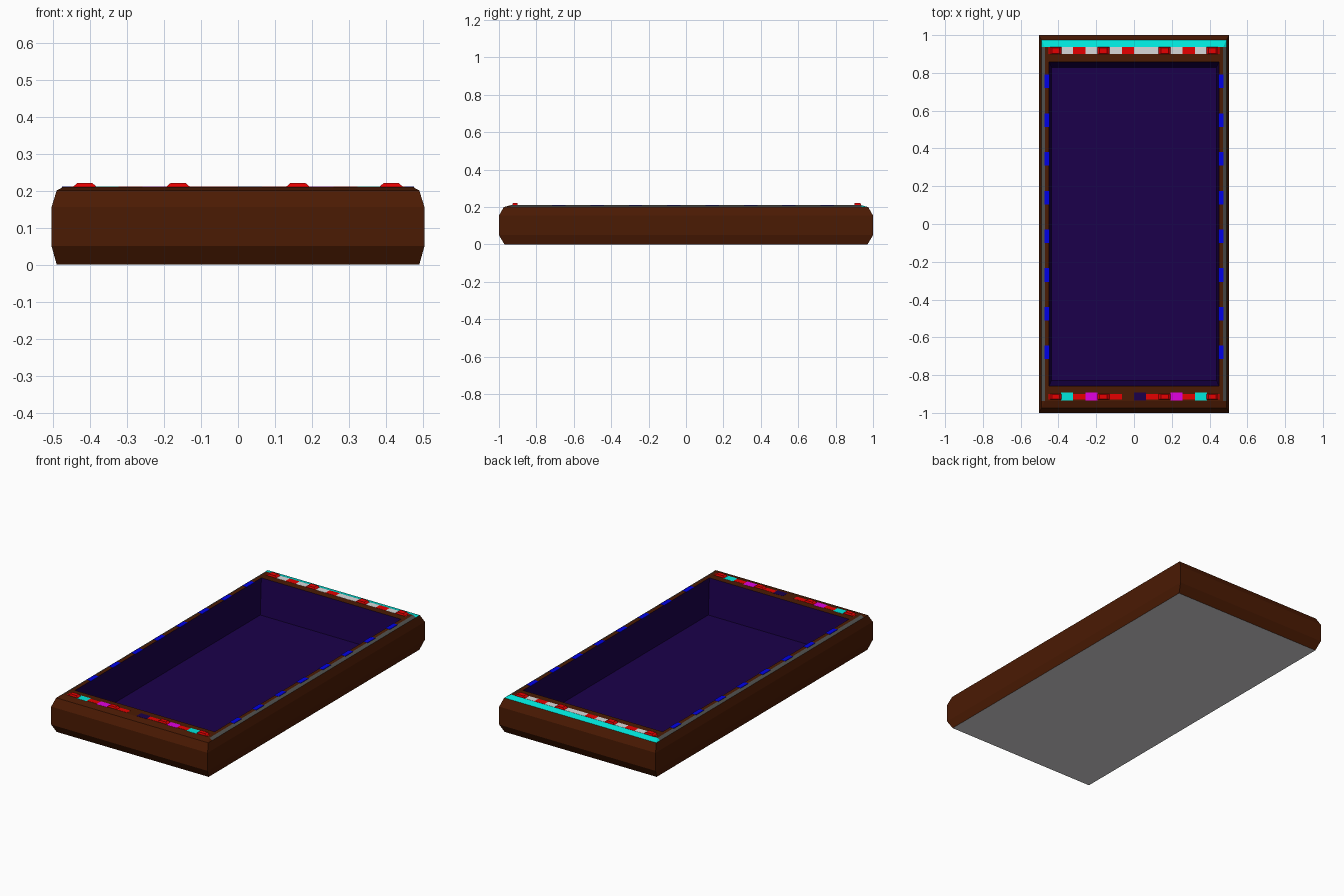
import bpy, bmesh

if "Cube" in bpy.data.objects:
    bpy.data.objects.remove(bpy.data.objects["Cube"])


def mat(name, r, g, b):
    m = bpy.data.materials.new(name)
    m.diffuse_color = (r, g, b, 1)
    m.use_nodes = True
    m.node_tree.nodes["Principled BSDF"].inputs["Base Color"].default_value = m.diffuse_color
    return m


BROWN = mat("brown", 0.07, 0.0105, 0.001)
PURPLE = mat("dark_purple", 0.0105, 0.0, 0.07)
CYAN = mat("cyan", 0.0, 0.8, 0.72)
RED = mat("red", 0.8, 0.0, 0.0)
SILVER = mat("silver", 0.7, 0.69, 0.7)
BLUE = mat("blue", 0.0, 0.0, 0.8)
MAGENTA = mat("magenta", 0.75, 0.0, 0.75)
DARK_GREY = mat("dark_grey", 0.085, 0.085, 0.08)


def finish(name, bm, mats):
    bmesh.ops.recalc_face_normals(bm, faces=bm.faces)
    me = bpy.data.meshes.new(name)
    bm.to_mesh(me)
    bm.free()
    for m in mats:
        me.materials.append(m)
    ob = bpy.data.objects.new(name, me)
    bpy.context.collection.objects.link(ob)
    return ob


def block(bm, x0, x1, y0, y1, z0, z1, taper=0.0, mi=0):
    """Box whose top is drawn in by the taper."""
    lo = [bm.verts.new(p) for p in ((x0, y0, z0), (x1, y0, z0), (x1, y1, z0), (x0, y1, z0))]
    t = taper
    hi = [bm.verts.new(p) for p in ((x0 + t, y0 + t / 4, z1), (x1 - t, y0 + t / 4, z1),
                                    (x1 - t, y1 - t / 4, z1), (x0 + t, y1 - t / 4, z1))]
    faces = [bm.faces.new(lo[::-1]), bm.faces.new(hi)]
    for i in range(4):
        j = (i + 1) % 4
        faces.append(bm.faces.new((lo[i], lo[j], hi[j], hi[i])))
    for f in faces:
        f.material_index = mi


# Tray: rectangular rings (half x, half y, z) from underside, over the rim, to the floor
EDGE_Y = 0.937
rings = [(0.490, 0.970, 0.0), (0.504, 1.0, 0.05), (0.504, 1.0, 0.155), (0.490, 0.974, 0.20),
         (0.472, EDGE_Y, 0.21), (0.450, 0.858, 0.21), (0.437, 0.829, 0.008)]
bm = bmesh.new()
loops = [[bm.verts.new((sx * x, sy * y, z)) for sx, sy in ((-1, -1), (1, -1), (1, 1), (-1, 1))]
         for x, y, z in rings]
bm.faces.new(loops[0][::-1]).material_index = 4
bm.faces.new(loops[-1]).material_index = 1
slopes = []
for k in range(len(loops) - 1):
    for i in range(4):
        j = (i + 1) % 4
        f = bm.faces.new((loops[k][i], loops[k][j], loops[k + 1][j], loops[k + 1][i]))
        if k == 5:                      # cavity walls
            f.material_index = 1
        elif k == 3:                    # sloping edge: front brown, sides grey, back cyan
            f.material_index = (0, 2, 3, 2)[i]

# Cut the side slopes so the end colours run the full width
for s in (-1, 1):
    bmesh.ops.bisect_plane(bm, geom=bm.verts[:] + bm.edges[:] + bm.faces[:],
                           plane_co=(0, s * EDGE_Y, 0), plane_no=(0, 1, 0), dist=1e-5)
for f in bm.faces:
    y = f.calc_center_median().y
    if f.material_index == 2 and abs(y) > EDGE_Y:
        f.material_index = 3 if y > 0 else 0
finish("tray", bm, [BROWN, PURPLE, DARK_GREY, CYAN, SILVER])

# Coloured tiles along the front and back rims
CELL = 0.0645
palette = {"R": 0, "C": 1, "M": 2, "P": 3, "W": 4}
rows = {"front_tiles": (-0.935, -0.893, "RCRMRR.PRRMRCR", 0.006),
        "back_tiles": (0.899, 0.936, "RWRWRWRWWRWRWR", 0.0)}
for name, (y0, y1, pattern, slim) in rows.items():
    bm = bmesh.new()
    for n, c in enumerate(pattern):
        if c == ".":
            continue
        x0 = max((n - 7) * CELL, -0.474)
        x1 = min((n - 6) * CELL, 0.474)
        d = slim if c == "R" else 0.0   # red tiles in front are slimmer
        block(bm, x0, x1, y0 + d, y1 - d, 0.2085, 0.2108, mi=palette[c])
    finish(name, bm, [RED, CYAN, MAGENTA, PURPLE, SILVER])

    # Raised red studs on each row
    bm = bmesh.new()
    for x in (-0.414, -0.162, 0.162, 0.414):
        block(bm, x - 0.032, x + 0.032, y0 + slim, y1 - slim, 0.210, 0.2205, taper=0.012)
    finish(name.replace("tiles", "studs"), bm, [RED])

# Blue markers along both side rims
bm = bmesh.new()
for s in (-1, 1):
    for n in range(8):
        y = 0.755 - n * 0.205
        a, b = sorted((s * 0.447, s * 0.475))
        block(bm, a, b, y - 0.036, y + 0.036, 0.2083, 0.211)
finish("side_markers", bm, [BLUE])
